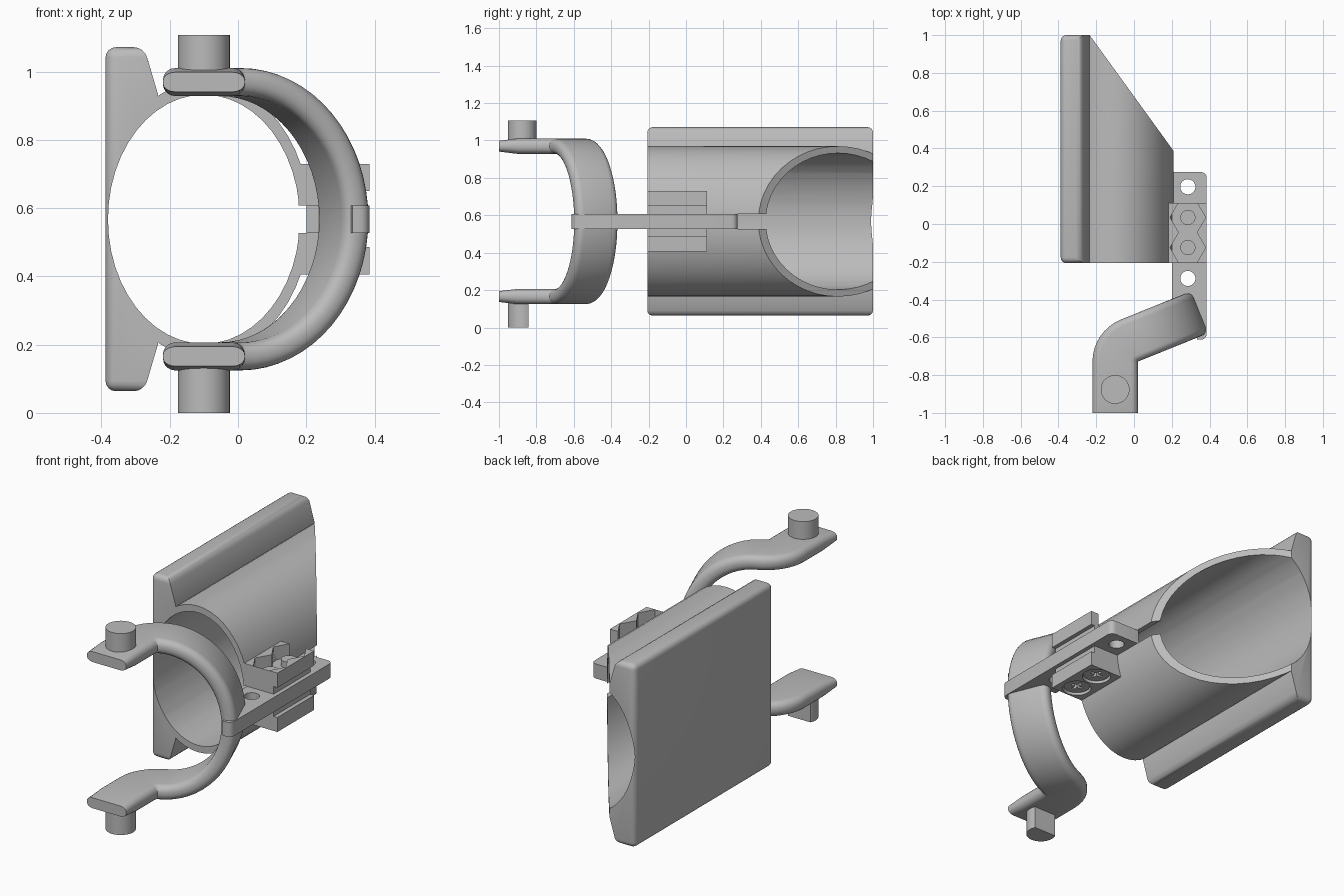
import bpy, bmesh
from math import sin, cos, pi, radians
from mathutils import Vector

if "Cube" in bpy.data.objects:
    bpy.data.objects.remove(bpy.data.objects["Cube"], do_unlink=True)

MID = 0.5675            # height of the horizontal mirror plane
GREY = bpy.data.materials.new("plain grey")
GREY.use_nodes = True
COLOUR = (0.5, 0.5, 0.5, 1)
GREY.diffuse_color = COLOUR
GREY.node_tree.nodes["Principled BSDF"].inputs["Base Color"].default_value = COLOUR


def make(name, bm):
    bmesh.ops.recalc_face_normals(bm, faces=bm.faces)
    mesh = bpy.data.meshes.new(name)
    bm.to_mesh(mesh)
    bm.free()
    mesh.materials.append(GREY)
    ob = bpy.data.objects.new(name, mesh)
    bpy.context.collection.objects.link(ob)
    return ob


def prism(name, points, axis, low, high, bevel=0, rule=None):
    """Extrude a 2D outline along y (points are x, z) or z (points are x, y)."""
    bm = bmesh.new()
    place = (lambda p, h: (p[0], h, p[1])) if axis == "y" else (lambda p, h: (p[0], p[1], h))
    a, b = ([bm.verts.new(place(p, h)) for p in points] for h in (low, high))
    bm.faces.new(a)
    bm.faces.new(b)
    n = len(points)
    for i in range(n):
        j = (i + 1) % n
        bm.faces.new((a[i], a[j], b[j], b[i]))
    bmesh.ops.recalc_face_normals(bm, faces=bm.faces)
    if bevel:
        edges = [e for e in bm.edges if rule(e)]
        bmesh.ops.bevel(bm, geom=edges, offset=bevel, segments=4, profile=0.5, affect="EDGES")
    return make(name, bm)


def ellipse(cx, cy, rx, ry, n, start=0.0):
    return [(cx + rx * cos(start + 2 * pi * i / n), cy + ry * sin(start + 2 * pi * i / n)) for i in range(n)]


def rect(x0, x1, y0, y1):
    return [(x0, y0), (x1, y0), (x1, y1), (x0, y1)]


def combine(ob, tool, operation="DIFFERENCE"):
    mod = ob.modifiers.new("combine", "BOOLEAN")
    mod.object, mod.operation, mod.solver = tool, operation, "EXACT"
    bpy.context.view_layer.objects.active = ob
    bpy.ops.object.modifier_apply(modifier=mod.name)
    bpy.data.objects.remove(tool, do_unlink=True)


def smooth(ob):
    bpy.ops.object.select_all(action="DESELECT")
    ob.select_set(True)
    bpy.context.view_layer.objects.active = ob
    bpy.ops.object.shade_smooth_by_angle(angle=radians(32))


# Tube: obliquely cut elliptical sleeve fused to a flat back plate
FRONT, BACK = -0.207, 1.0
sleeve = prism("mounting_sleeve", ellipse(-0.1, MID, 0.31, 0.402, 48), "y", FRONT, BACK)
combine(sleeve, prism("oblique_cutter", [(-0.3, 1.09), (0.3, 0.262), (0.6, 0.262), (0.6, 1.2), (-0.3, 1.2)],
                      "z", -0.2, 1.3))
combine(sleeve, prism("back_cutter", rect(-0.6, -0.3, -0.2, 1.3), "y", -0.4, 1.2))
outline = [(-0.388, MID + 0.504), (-0.275, MID + 0.504), (-0.235, MID + 0.368)]
outline += [(x, 2 * MID - z) for x, z in reversed(outline)]
plate = prism("back_plate", outline, "y", FRONT, BACK, 0.03,
              lambda e: all(abs(v.co.z - MID) > 0.48 for v in e.verts))
combine(sleeve, plate, "UNION")
combine(sleeve, prism("bore_cutter", ellipse(-0.1, MID, 0.281, 0.365, 48), "y", -0.4, 1.2))
combine(sleeve, prism("slit_cutter", rect(0.05, 0.4, MID - 0.04, MID + 0.04), "y", -0.4, 0.7))
smooth(sleeve)

# Flat tongue sandwiched in the slit, with two holes
tongue = prism("clamp_tongue", [(0.2, 0.275), (0.385, 0.275), (0.385, -0.612), (0.335, -0.612),
                                (0.275, -0.4), (0.2, -0.4)], "z", MID - 0.04, MID + 0.04, 0.03,
               lambda e: all(v.co.x > 0.38 for v in e.verts)
               and abs(e.verts[0].co.z - e.verts[1].co.z) > 0.01)
for y in (0.197, -0.288):
    combine(tongue, prism("hole_cutter", ellipse(0.285, y, 0.04, 0.04, 32), "z", 0.3, 0.9))
smooth(tongue)

# Clamp lugs: narrow foot plus wider block, above and below the tongue
BOLTS = (0.035, -0.125)
for side, label in ((1, "upper"), (-1, "lower")):
    def level(h):
        return MID + side * h

    foot = prism(label + "_lug_foot", rect(0.178, 0.362, FRONT, 0.112), "z", level(0.04), level(0.082))
    block = prism(label + "_lug_block", rect(0.178, 0.385, FRONT, 0.112), "z", level(0.082), level(0.162))
    for y in BOLTS:
        if side > 0:      # open hexagonal nut pockets, bolt ends showing
            pocket = ellipse(0.285, y, 0.094, 0.094, 6)
            depth, radius, top = 0.083, 0.04, 0.122
        else:             # round pockets holding screw heads
            pocket = ellipse(0.285, y, 0.074, 0.074, 32)
            depth, radius, top = 0.11, 0.068, 0.15
        if side > 0:
            depth = 0.088
        combine(block, prism("pocket_cutter", pocket, "z", level(depth), level(0.3)))
        bolt = prism(label + "_bolt", ellipse(0.285, y, radius, radius, 32), "z", level(0.07), level(top))
        if side < 0:      # cross slot in the screw head
            for w, d in ((0.035, 0.008), (0.008, 0.035)):
                combine(bolt, prism("slot_cutter", rect(0.285 - w, 0.285 + w, y - d, y + d),
                                    "z", level(0.125), level(0.3)))
        smooth(bolt)
    smooth(block)

# Yoke: a rounded strap swept from the upper tip, around the ring, to the lower tip
HALF_W, HALF_T, PIVOT, TURN = 0.12, 0.041, Vector((0.022, -0.73, 0)), radians(68)
REACH, RISE = 0.36, 0.402
UP = Vector((0, 0, 1))
stations = []           # centre, width direction, outward direction, thickness factor
for y, t in ((-1.0, 0.7), (-0.9, 1.0), (-0.74, 1.0)):
    stations.append((Vector((-0.1, y, RISE)), Vector((1, 0, 0)), UP, t))
for i in range(9):
    a = TURN * i / 8
    w = Vector((cos(a), -sin(a), 0))
    stations.append((PIVOT - w * 0.122 + UP * RISE, w, UP, 1.0))
along = Vector((sin(TURN), cos(TURN), 0))
start = PIVOT - w * 0.122
for i in range(1, 17):
    a = pi / 2 * i / 16
    out = (along * sin(a) / REACH + UP * cos(a) / RISE).normalized()
    stations.append((start + along * REACH * sin(a) + UP * RISE * cos(a), w, out, 1.0))


def flip(v):
    return Vector((v.x, v.y, -v.z))


stations += [(flip(c), d, flip(n), t) for c, d, n, t in reversed(stations[:-1])]
R = 0.036
section = []
for k, (sx, sz) in enumerate(((1, 1), (-1, 1), (-1, -1), (1, -1))):
    for i in range(6):
        a = pi / 2 * (k + i / 5)
        section.append((sx * (HALF_W - R) + R * cos(a), sz * (HALF_T - R) + R * sin(a)))
bm = bmesh.new()
rings = [[bm.verts.new(c + UP * MID + d * u + n * v * t) for u, v in section] for c, d, n, t in stations]
for a, b in zip(rings, rings[1:]):
    for i in range(len(section)):
        j = (i + 1) % len(section)
        bm.faces.new((a[i], a[j], b[j], b[i]))
bm.faces.new(rings[0])
bm.faces.new(rings[-1])
smooth(make("yoke_strap", bm))

# Pivot pins: round above, flattened at the back below
disc = ellipse(-0.1, -0.876, 0.076, 0.076, 40)
smooth(prism("upper_pin", disc, "z", MID + 0.4, 1.108))
flat = [(x, y) for x, y in disc if y < -0.835]
smooth(prism("lower_pin", flat, "z", 0, MID - 0.4))
